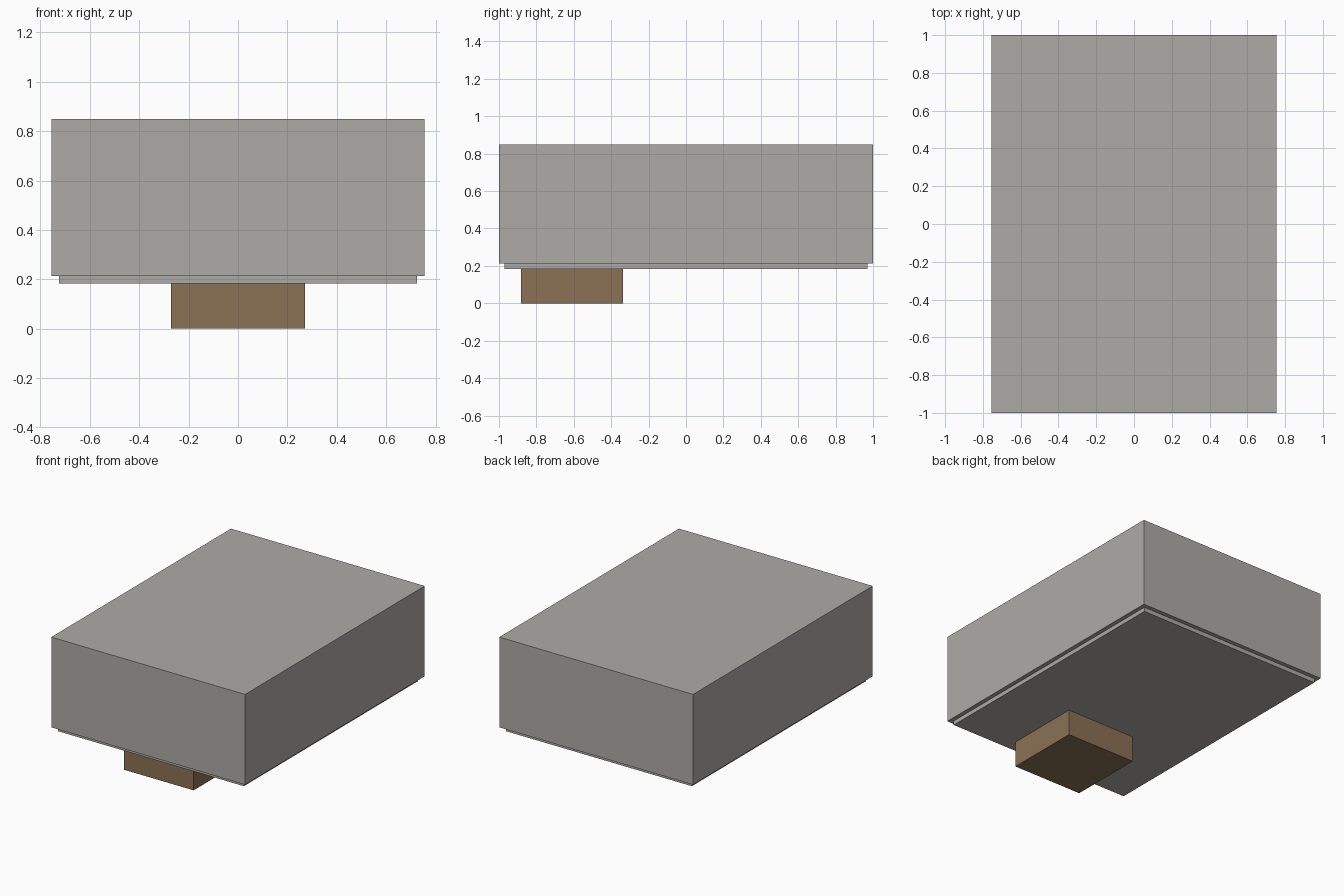
import bpy

if "Cube" in bpy.data.objects:
    bpy.data.objects.remove(bpy.data.objects["Cube"])


def material(name, rgb):
    m = bpy.data.materials.new(name)
    m.diffuse_color = (*rgb, 1.0)
    m.use_nodes = True
    m.node_tree.nodes["Principled BSDF"].inputs["Base Color"].default_value = m.diffuse_color
    return m


def box(name, x, y, z, mat):
    """Box spanning the given (min, max) ranges."""
    spans = (x, y, z)
    bpy.ops.mesh.primitive_cube_add(size=1, location=[(a + b) / 2 for a, b in spans])
    ob = bpy.context.object
    ob.name = name
    ob.scale = [b - a for a, b in spans]
    bpy.ops.object.transform_apply(location=False, rotation=False, scale=True)
    ob.data.materials.append(mat)
    return ob


grey = material("warm grey", (0.42, 0.41, 0.39))
brown = material("brown", (0.26, 0.167, 0.092))

# Large upper block
box("main_block", (-0.755, 0.755), (-1.0, 1.0), (0.214, 0.85), grey)
# Thin inset plate beneath it
box("base_plate", (-0.725, 0.725), (-0.97, 0.97), (0.184, 0.214), grey)
# Small brown block under the front end
box("lower_block", (-0.272, 0.272), (-0.882, -0.337), (0.0, 0.184), brown)
